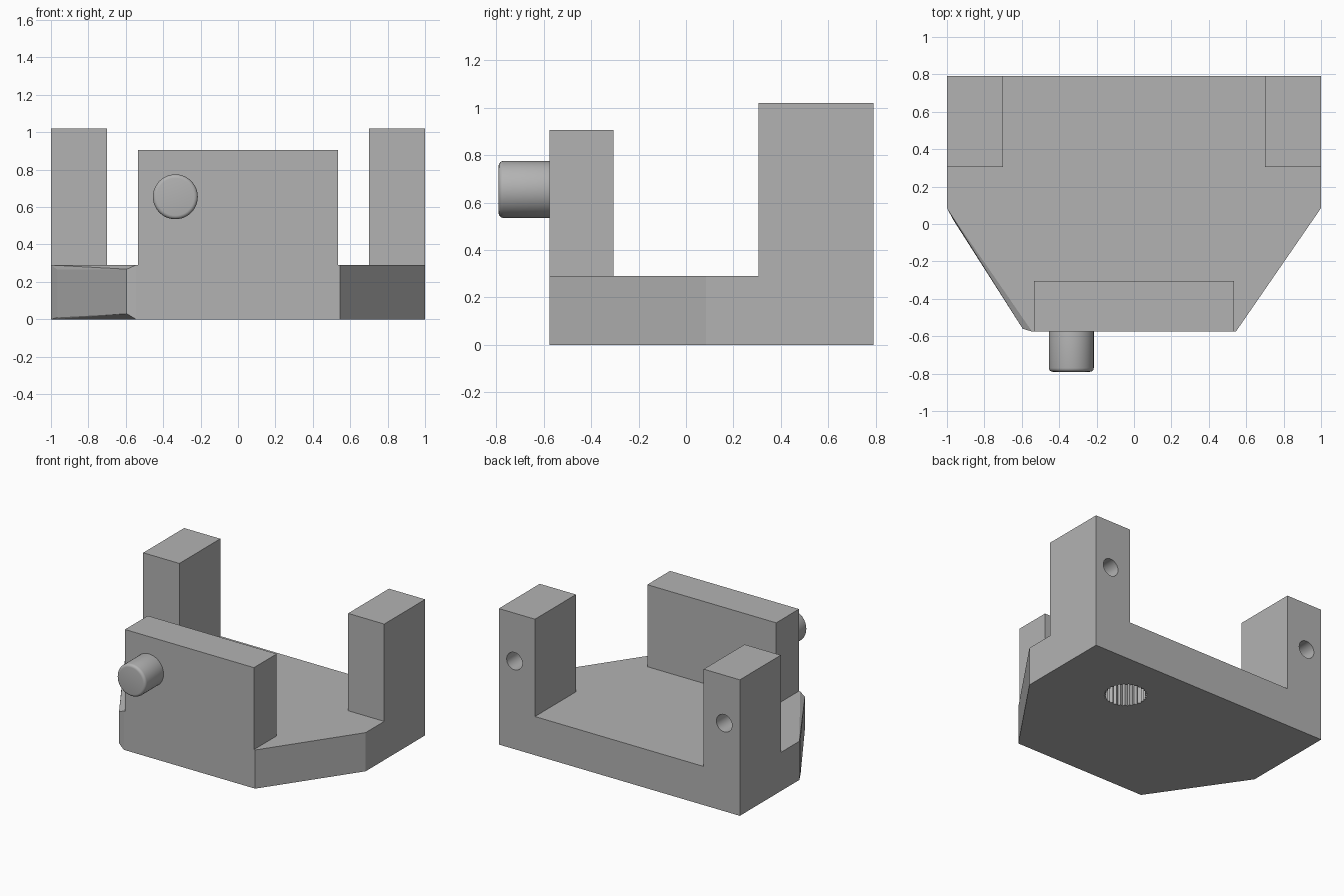
import bpy
import bmesh
from math import cos, sin, pi, radians
from mathutils import Matrix

default = bpy.data.objects.get("Cube")
if default:
    bpy.data.objects.remove(default, do_unlink=True)

grey = bpy.data.materials.new("plain_grey")
grey.use_nodes = True
grey.diffuse_color = (0.45, 0.45, 0.45, 1)
grey.node_tree.nodes["Principled BSDF"].inputs["Base Color"].default_value = grey.diffuse_color


def make(name, bm):
    bmesh.ops.recalc_face_normals(bm, faces=bm.faces[:])
    mesh = bpy.data.meshes.new(name)
    bm.to_mesh(mesh)
    bm.free()
    mesh.materials.append(grey)
    obj = bpy.data.objects.new(name, mesh)
    bpy.context.collection.objects.link(obj)
    return obj


def hull(name, points):
    bm = bmesh.new()
    for p in points:
        bm.verts.new(p)
    bmesh.ops.convex_hull(bm, input=bm.verts[:])
    bmesh.ops.dissolve_limit(bm, angle_limit=0.01, verts=bm.verts[:], edges=bm.edges[:])
    return make(name, bm)


def box(name, xs, ys, zs):
    return hull(name, [(x, y, z) for x in xs for y in ys for z in zs])


def rod(name, x, z, y0, y1, radius):
    bm = bmesh.new()
    place = Matrix.Translation((x, (y0 + y1) / 2, z)) @ Matrix.Rotation(pi / 2, 4, "X")
    bmesh.ops.create_cone(bm, cap_ends=True, segments=48, radius1=radius,
                          radius2=radius, depth=y1 - y0, matrix=place)
    return make(name, bm)


def activate(obj):
    bpy.ops.object.select_all(action="DESELECT")
    obj.select_set(True)
    bpy.context.view_layer.objects.active = obj


def apply_all(obj):
    activate(obj)
    for name in [m.name for m in obj.modifiers]:
        bpy.ops.object.modifier_apply(modifier=name)


def cut(obj, cutter):
    cutter.hide_render = True
    mod = obj.modifiers.new("hole", "BOOLEAN")
    mod.operation = "DIFFERENCE"
    mod.solver = "EXACT"
    mod.object = cutter
    apply_all(obj)
    bpy.data.objects.remove(cutter, do_unlink=True)


# Base plate, with a slightly swollen face on one angled side
BASE_TOP, BACK, FRONT = 0.29, 0.79, -0.575
outline = [(1, BACK), (1, 0.085), (0.545, FRONT),
           (-0.545, FRONT), (-1, 0.085), (-1, BACK)]
corners = [(x, y, z) for x, y in outline for z in (0, BASE_TOP)]
swell = [(-0.595, -0.56, 0.03), (-0.595, -0.56, 0.268),
         (-0.965, 0.02, 0.01), (-0.965, 0.02, 0.265)]
base = hull("base_plate", corners + swell)

# Blind toothed socket in the underside
bm = bmesh.new()
teeth = 28
ring = []
for i in range(teeth * 2):
    r = 0.15 if i % 2 else 0.135
    a = pi * i / teeth
    ring.append(bm.verts.new((0.41 + r * cos(a), 0.4 + r * sin(a), -0.1)))
face = bm.faces.new(ring)
grown = bmesh.ops.extrude_face_region(bm, geom=[face])
bmesh.ops.translate(bm, vec=(0, 0, 0.3),
                    verts=[v for v in grown["geom"] if isinstance(v, bmesh.types.BMVert)])
cut(base, make("socket_cutter", bm))

# Front wall
box("front_wall", (-0.535, 0.535), (FRONT, -0.305), (BASE_TOP, 0.905))

# Rear posts, each with a blind round hole in its back
for side, s in (("left", 1), ("right", -1)):
    post = box(side + "_rear_post", (s * 0.7, s), (0.305, BACK), (BASE_TOP, 1.02))
    cut(post, rod("hole_cutter", s * 0.87, 0.66, 0.55, 0.9, 0.065))
    activate(post)
    bpy.ops.object.shade_smooth_by_angle(angle=radians(30))

# Round peg on the front wall
peg = rod("front_peg", -0.335, 0.655, -0.79, FRONT + 0.03, 0.12)
bevel = peg.modifiers.new("rounded_rim", "BEVEL")
bevel.width = 0.02
bevel.segments = 4
bevel.limit_method = "ANGLE"
apply_all(peg)
bpy.ops.object.shade_smooth_by_angle(angle=radians(30))
